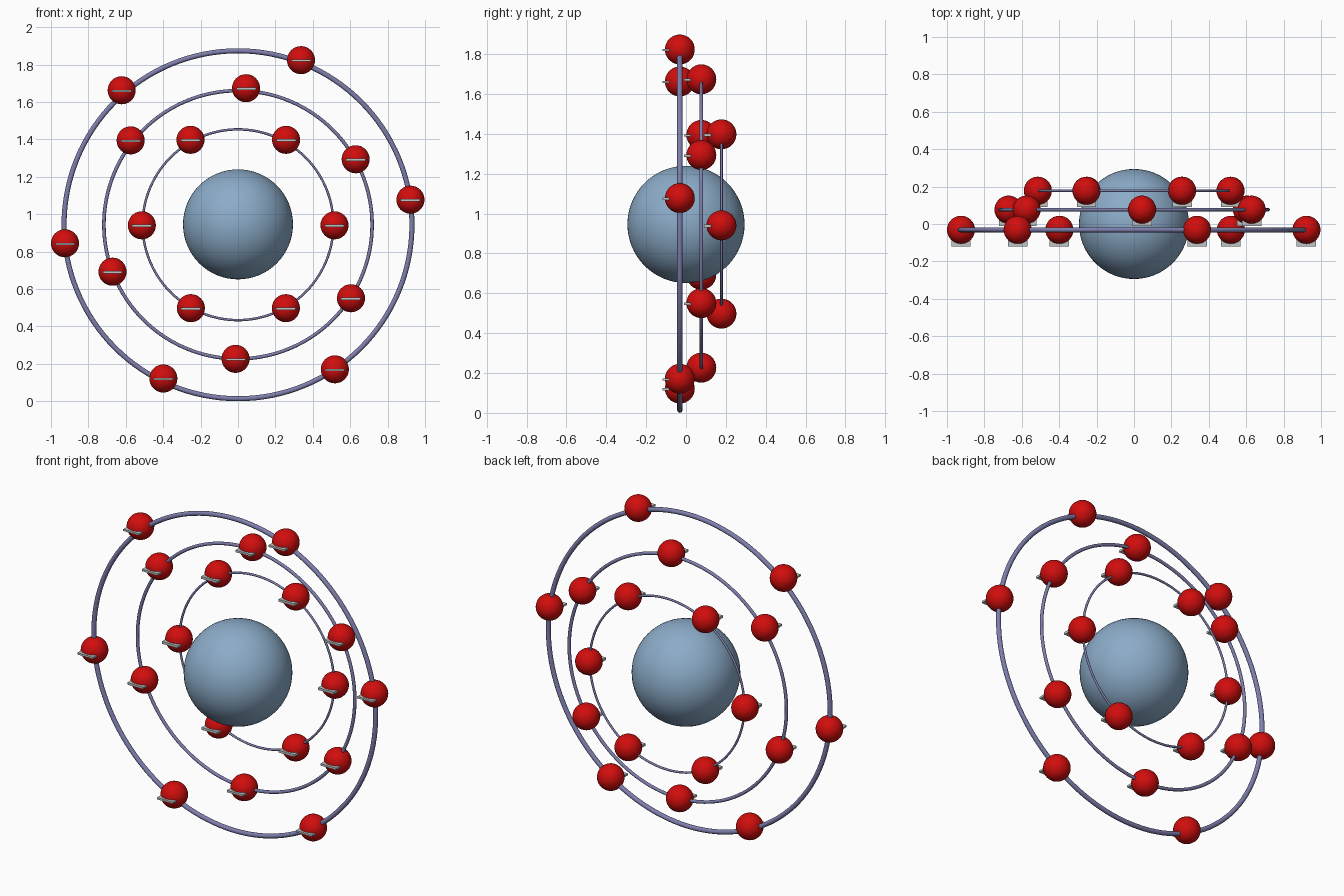
import bpy
import math

cube = bpy.data.objects.get("Cube")
if cube:
    bpy.data.objects.remove(cube, do_unlink=True)


def material(name, rgb):
    m = bpy.data.materials.new(name)
    m.use_nodes = True
    m.diffuse_color = (*rgb, 1)
    m.node_tree.nodes["Principled BSDF"].inputs["Base Color"].default_value = (*rgb, 1)
    return m


BLUE = material("steel blue", (0.26, 0.41, 0.58))
RED = material("red", (0.64, 0.004, 0.004))
VIOLET = material("violet grey", (0.21, 0.21, 0.42))
PALE = material("pale grey", (0.52, 0.56, 0.56))


def finish(name, mat, smooth=True):
    ob = bpy.context.object
    ob.name = name
    ob.data.name = name
    ob.data.materials.append(mat)
    if smooth:
        bpy.ops.object.shade_smooth()
    return ob


def ball(name, radius, loc, mat, segments):
    bpy.ops.mesh.primitive_uv_sphere_add(segments=segments, ring_count=segments // 2,
                                         radius=radius, location=loc)
    return finish(name, mat)


def orbit(name, radius, tube, y):
    bpy.ops.mesh.primitive_torus_add(major_radius=radius, minor_radius=tube,
                                     major_segments=128, minor_segments=12,
                                     location=(0, y, CENTRE_Z),
                                     rotation=(math.pi / 2, 0, 0))
    return finish(name, VIOLET)


def minus_bar(name, x, y, z, height):
    # thin plate standing out of the front of an electron
    bpy.ops.mesh.primitive_cube_add(size=1, location=(x, y - 0.064, z - 0.003))
    bpy.context.object.scale = (0.104, 0.048, height)
    bpy.ops.object.transform_apply(location=False, rotation=False, scale=True)
    return finish(name, PALE, smooth=False)


CENTRE_Z = 0.944
ELECTRON_R = 0.075

# Central ball
ball("nucleus", 0.294, (0, 0, 0.946), BLUE, 64)

# Shells: name, ring radius, tube radius, depth, bar height, electron (x, z)
shells = [
    ("inner", 0.510, 0.0065, 0.178, 0.014,
     [(0.516, 0.941), (0.257, 1.398), (-0.254, 1.398),
      (-0.514, 0.941), (-0.252, 0.498), (0.256, 0.498)]),
    ("middle", 0.717, 0.0095, 0.077, 0.012,
     [(0.043, 1.674), (-0.574, 1.395), (-0.671, 0.693),
      (-0.013, 0.227), (0.604, 0.551), (0.629, 1.294)]),
    ("outer", 0.930, 0.0135, -0.031, 0.011,
     [(0.337, 1.824), (-0.622, 1.663), (-0.925, 0.845),
      (-0.399, 0.122), (0.518, 0.171), (0.922, 1.078)]),
]

for shell, radius, tube, y, bar_height, places in shells:
    orbit(shell + "_orbit", radius, tube, y)
    for i, (x, z) in enumerate(places, 1):
        ball(f"{shell}_electron_{i}", ELECTRON_R, (x, y, z), RED, 32)
        minus_bar(f"{shell}_minus_bar_{i}", x, y, z, bar_height)
